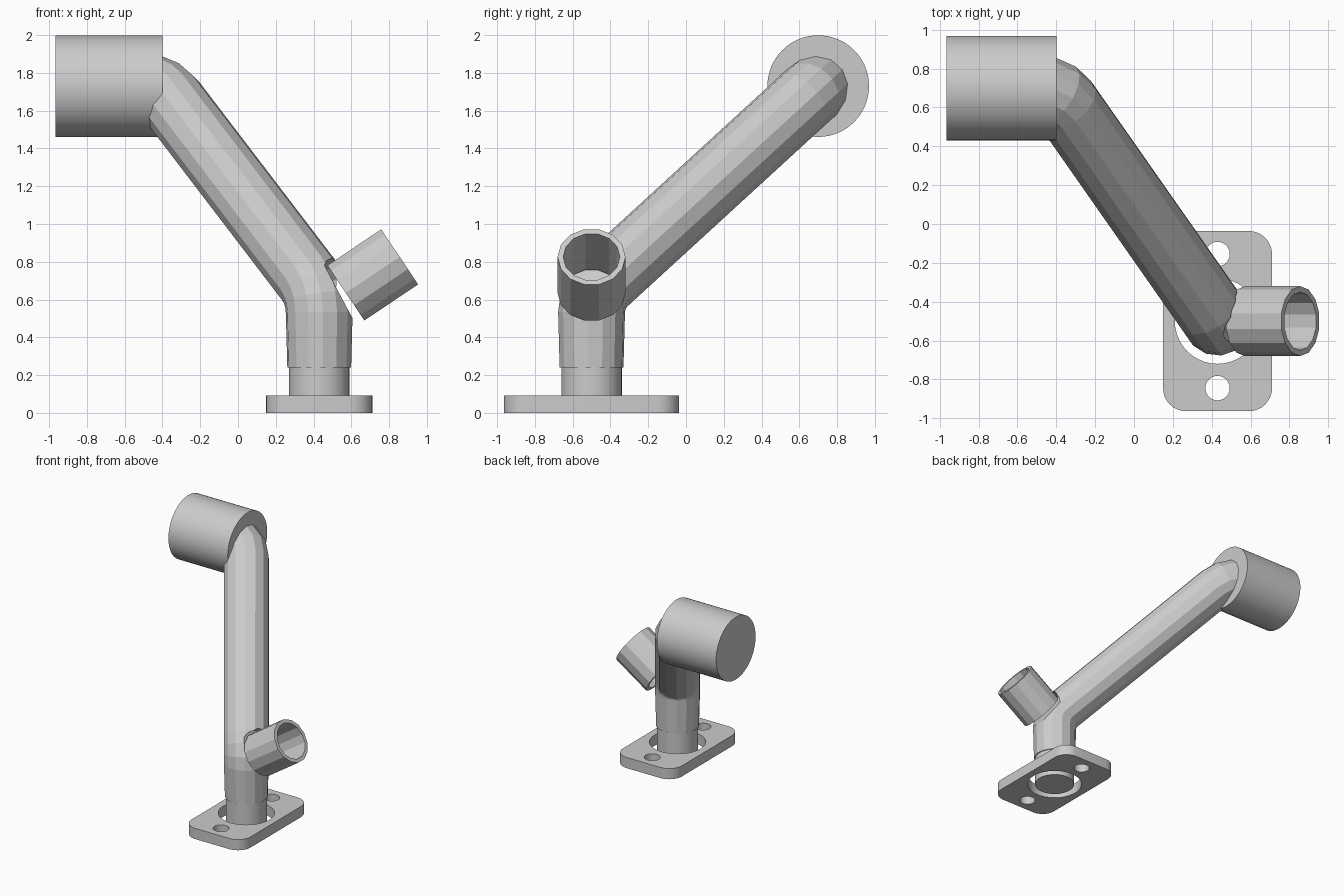
import bpy, bmesh, math
from mathutils import Vector

if "Cube" in bpy.data.objects:
    bpy.data.objects.remove(bpy.data.objects["Cube"])

CX, CY = 0.43, -0.5


def finish(bm, name):
    bmesh.ops.recalc_face_normals(bm, faces=bm.faces)
    me = bpy.data.meshes.new(name)
    bm.to_mesh(me)
    bm.free()
    ob = bpy.data.objects.new(name, me)
    bpy.context.collection.objects.link(ob)
    return ob


def ring(bm, centre, u, v, r, n):
    return [bm.verts.new(centre + r * (math.cos(a) * u + math.sin(a) * v))
            for a in (2 * math.pi * i / n for i in range(n))]


def bridge(bm, a, b):
    n = len(a)
    for i in range(n):
        bm.faces.new((a[i], a[(i + 1) % n], b[(i + 1) % n], b[i]))


def sweep(name, path, radii, n):
    """Closed round bar along a path, without twist."""
    bm = bmesh.new()
    rings, u, last = [], None, None
    for i, p in enumerate(path):
        t = (path[min(i + 1, len(path) - 1)] - path[max(i - 1, 0)]).normalized()
        if u is None:
            u = t.orthogonal().normalized()
        else:
            u = last.rotation_difference(t) @ u
        last = t
        rings.append(ring(bm, p, u, t.cross(u), radii[i], n))
    for a, b in zip(rings, rings[1:]):
        bridge(bm, a, b)
    bm.faces.new(rings[0])
    bm.faces.new(rings[-1])
    return finish(bm, name)


def bend(a, corner, b, radius, steps):
    """Points of a rounded corner between a and b."""
    d1, d2 = (a - corner).normalized(), (b - corner).normalized()
    half = d1.angle(d2) / 2
    mid = corner + (d1 + d2).normalized() * radius / math.sin(half)
    s = corner + d1 * radius / math.tan(half) - mid
    e = corner + d2 * radius / math.tan(half) - mid
    return [mid + s.slerp(e, i / steps) * radius for i in range(steps + 1)]


def smooth(ob):
    bpy.ops.object.select_all(action='DESELECT')
    ob.select_set(True)
    bpy.context.view_layer.objects.active = ob
    bpy.ops.object.shade_smooth_by_angle(angle=math.radians(25))


# mounting flange: rounded plate with a bore and two bolt holes
def circle(x, y, r, n):
    return [(x + r * math.cos(2 * math.pi * i / n), y + r * math.sin(2 * math.pi * i / n))
            for i in range(n)]


plate = []
for k, (sx, sy) in enumerate(((1, 1), (-1, 1), (-1, -1), (1, -1))):
    for i in range(9):
        a = math.pi / 2 * (k + i / 8)
        plate.append((sx * 0.161 + 0.12 * math.cos(a), sy * 0.344 + 0.12 * math.sin(a)))
cu = bpy.data.curves.new("flange", 'CURVE')
cu.dimensions = '2D'
cu.fill_mode = 'BOTH'
cu.extrude = 0.046
for pts in (plate, circle(0, 0, 0.22, 40), circle(0, 0.345, 0.063, 24), circle(0, -0.345, 0.063, 24)):
    sp = cu.splines.new('POLY')
    sp.points.add(len(pts) - 1)
    sp.use_cyclic_u = True
    for p, (x, y) in zip(sp.points, pts):
        p.co = (x, y, 0, 1)
flange = bpy.data.objects.new("flange", cu)
flange.location = (CX, CY, 0.046)
bpy.context.collection.objects.link(flange)

# neck standing in the flange bore
neck = sweep("neck", [Vector((CX, CY, 0.0)), Vector((CX, CY, 0.3))], [0.16, 0.16], 40)
smooth(neck)

# main pipe: up, diagonal, then into the end drum
foot = Vector((CX, CY, 0.24))
low = Vector((CX, CY, 0.63))
high = Vector((-0.41, 0.70, 1.73))
tip = Vector((-0.58, 0.70, 1.73))
path = [foot] + bend(foot, low, high, 0.2, 3) + bend(low, high, tip, 0.2, 3) + [tip]
pipe = sweep("main_pipe", path, [0.17] + [0.178] * (len(path) - 1), 14)

# seat cut in the elbow for the branch
axis = Vector((0.88, 0, 0.47)).normalized()
base = Vector((0.535, CY, 0.635))
cutter = sweep("branch_cutter", [base, base + axis * 0.5], [0.185, 0.185], 14)
cutter.hide_render = True
mod = pipe.modifiers.new("branch_seat", 'BOOLEAN')
mod.operation = 'DIFFERENCE'
mod.solver = 'EXACT'
mod.object = cutter
bpy.context.view_layer.objects.active = pipe
bpy.ops.object.modifier_apply(modifier=mod.name)
bpy.data.objects.remove(cutter)

# hollow side branch
bm = bmesh.new()
p0, p1 = Vector((0.571, CY, 0.635)), Vector((0.856, CY, 0.826))
t = (p1 - p0).normalized()
u = Vector((0, 1, 0))
v = t.cross(u)
loops = [ring(bm, p, u, v, r, 14) for p, r in ((p0, 0.18), (p1, 0.18), (p1, 0.15), (p0, 0.15))]
for i in range(4):
    bridge(bm, loops[i], loops[(i + 1) % 4])
finish(bm, "side_branch")

# end drum
drum = sweep("end_drum", [Vector((-0.965, 0.70, 1.73)), Vector((-0.40, 0.70, 1.73))], [0.269, 0.269], 64)
smooth(drum)
